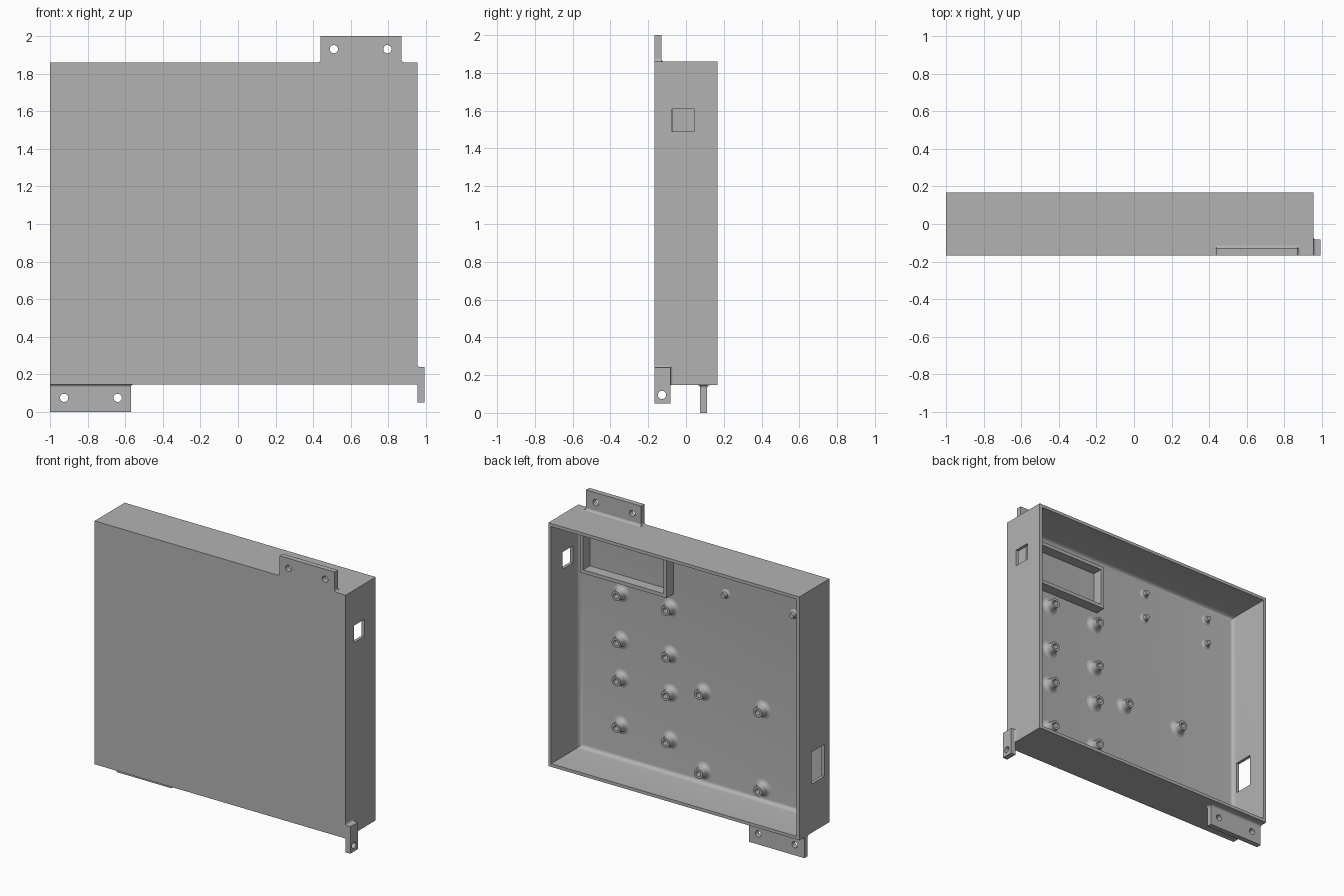
import bpy, bmesh, math
from mathutils import Vector

if "Cube" in bpy.data.objects:
    bpy.data.objects.remove(bpy.data.objects["Cube"])

grey = bpy.data.materials.new("plain_grey")
grey.use_nodes = True
grey.diffuse_color = (0.45, 0.45, 0.45, 1)
grey.node_tree.nodes["Principled BSDF"].inputs["Base Color"].default_value = (0.45, 0.45, 0.45, 1)

# Main dimensions
X0, X1 = -1.0, 0.955
Y0, Y1 = -0.167, 0.168
Z0, Z1 = 0.147, 1.86
WALL = 0.022
FLOOR = Y0 + WALL
TAB = 0.037


def finish(name, bm):
    bmesh.ops.recalc_face_normals(bm, faces=bm.faces)
    mesh = bpy.data.meshes.new(name)
    bm.to_mesh(mesh)
    bm.free()
    ob = bpy.data.objects.new(name, mesh)
    bpy.context.collection.objects.link(ob)
    mesh.materials.append(grey)
    return ob


def activate(ob):
    bpy.ops.object.select_all(action='DESELECT')
    ob.select_set(True)
    bpy.context.view_layer.objects.active = ob


def smooth(ob):
    activate(ob)
    bpy.ops.object.shade_smooth_by_angle(angle=math.radians(35))


def box(name, lo, hi, floor_fillet=0):
    bm = bmesh.new()
    bmesh.ops.create_cube(bm, size=1)
    for v in bm.verts:
        v.co = Vector([(a + b) / 2 + c * (b - a) for a, b, c in zip(lo, hi, v.co)])
    if floor_fillet:
        edges = [e for e in bm.edges if all(v.co.y < lo[1] + 0.001 for v in e.verts)]
        bmesh.ops.bevel(bm, geom=edges, offset=floor_fillet, segments=5,
                        profile=0.5, affect='EDGES')
    return finish(name, bm)


def prism(name, outline, axis, lo, hi):
    """Extrude a 2D outline along an axis."""
    def point(p, d):
        c = list(p)
        c.insert(axis, d)
        return c
    bm = bmesh.new()
    face = bm.faces.new([bm.verts.new(point(p, lo)) for p in outline])
    new = bmesh.ops.extrude_face_region(bm, geom=[face])["geom"]
    move = Vector(point((0, 0), hi - lo))
    bmesh.ops.translate(bm, vec=move, verts=[v for v in new if isinstance(v, bmesh.types.BMVert)])
    return finish(name, bm)


def fillet(a, b, da, db, r=0.015):
    """Concave corner outline at (a, b) growing towards signs da and db."""
    arc = [math.pi / 2 * i / 4 for i in range(5)]
    return [(a, b)] + [(a + da * r * (1 - math.sin(t)), b + db * r * (1 - math.cos(t))) for t in arc]


def rod(axis, centre, r=0.022, sides=24):
    ring = [(centre[0] + r * math.cos(math.tau * i / sides),
             centre[1] + r * math.sin(math.tau * i / sides)) for i in range(sides)]
    return prism("hole_cutter", ring, axis, -2, 2)


def cut(ob, *cutters):
    for c in cutters:
        c.hide_render = True
        mod = ob.modifiers.new("cut", 'BOOLEAN')
        mod.operation, mod.solver, mod.object = 'DIFFERENCE', 'EXACT', c
        activate(ob)
        bpy.ops.object.modifier_apply(modifier=mod.name)
        bpy.data.objects.remove(c)


def lathe(name, profile, x, z, sides=24):
    """Turned part standing on the inner floor, pointing to the back."""
    bm = bmesh.new()
    verts = [bm.verts.new((x + r, FLOOR + h, z)) for r, h in profile]
    edges = [bm.edges.new(p) for p in zip(verts, verts[1:])]
    bmesh.ops.spin(bm, geom=verts + edges, cent=(x, 0, z), axis=(0, 1, 0),
                   angle=math.tau, steps=sides)
    bmesh.ops.remove_doubles(bm, verts=bm.verts, dist=0.0005)
    smooth(finish(name, bm))


# Tray: open at the back, one window in each side wall
tray = box("tray", (X0, Y0, Z0), (X1, Y1, Z1))
cut(tray,
    box("cavity", (X0 + WALL, FLOOR, Z0 + WALL), (X1 - WALL, Y1 + 0.1, Z1 - WALL), 0.03),
    box("right_window", (X1 - 0.1, -0.075, 1.49), (X1 + 0.1, 0.042, 1.61)),
    box("left_window", (X0 - 0.1, -0.11, 0.49), (X0 + 0.1, 0.03, 0.715)))
smooth(tray)

# Top mounting tab
top_tab = box("top_tab", (0.44, Y0, Z1), (0.87, Y0 + TAB, 2.0))
cut(top_tab, rod(1, (0.51, 1.93)), rod(1, (0.795, 1.93)))
smooth(top_tab)
for x, side in ((0.44, -1), (0.87, 1)):
    smooth(prism("top_tab_end_fillet", fillet(x, Z1, side, 1), 1, Y0, Y0 + TAB))
smooth(prism("top_tab_back_fillet", fillet(Y0 + TAB, Z1, 1, 1), 0, 0.44, 0.87))

# Bottom mounting tab
bottom_tab = box("bottom_tab", (X0, 0.075, 0), (-0.57, 0.075 + TAB, Z0))
cut(bottom_tab, rod(1, (-0.925, 0.075)), rod(1, (-0.64, 0.075)))
smooth(bottom_tab)
smooth(prism("bottom_tab_end_fillet", fillet(-0.57, Z0, 1, -1), 1, 0.075, 0.075 + TAB))
for y, side in ((0.075, -1), (0.075 + TAB, 1)):
    smooth(prism("bottom_tab_face_fillet", fillet(y, Z0, side, -1), 0, X0, -0.57))

# Side mounting tab
side_tab = box("side_tab", (X1, Y0, 0.05), (X1 + TAB, -0.082, 0.24))
cut(side_tab, rod(0, (-0.127, 0.095)))
smooth(side_tab)
smooth(prism("side_tab_top_fillet", fillet(X1, 0.24, 1, 1, 0.012), 1, Y0, -0.082))
smooth(prism("side_tab_edge_fillet", fillet(X1, -0.082, 1, 1, 0.012), 2, Z0, 0.24))

# Rectangular display frame on the inner floor
frame = box("display_frame", (0.2, FLOOR, 1.44), (0.875, -0.07, 1.755))
cut(frame, box("frame_opening", (0.225, FLOOR - 0.1, 1.465), (0.85, 0.1, 1.73)))

# Screw bosses with flared feet
BOSS = [(0.064, 0), (0.05, 0.003), (0.041, 0.01), (0.036, 0.022),
        (0.034, 0.06), (0.018, 0.06), (0.018, 0.002), (0, 0.002)]
spots = [(x, z) for x in (0.605, 0.222) for z in (1.34, 1.01, 0.74, 0.41)]
spots += [(x, z) for x in (-0.036, -0.497) for z in (0.815, 0.26)]
for x, z in spots:
    lathe("screw_boss", BOSS, x, z)

# Small locating pins
PIN = [(0.036, 0), (0.026, 0.003), (0.019, 0.011), (0.017, 0.035), (0, 0.035)]
for x in (-0.21, -0.742):
    for z in (1.55, 1.735):
        lathe("locating_pin", PIN, x, z)
